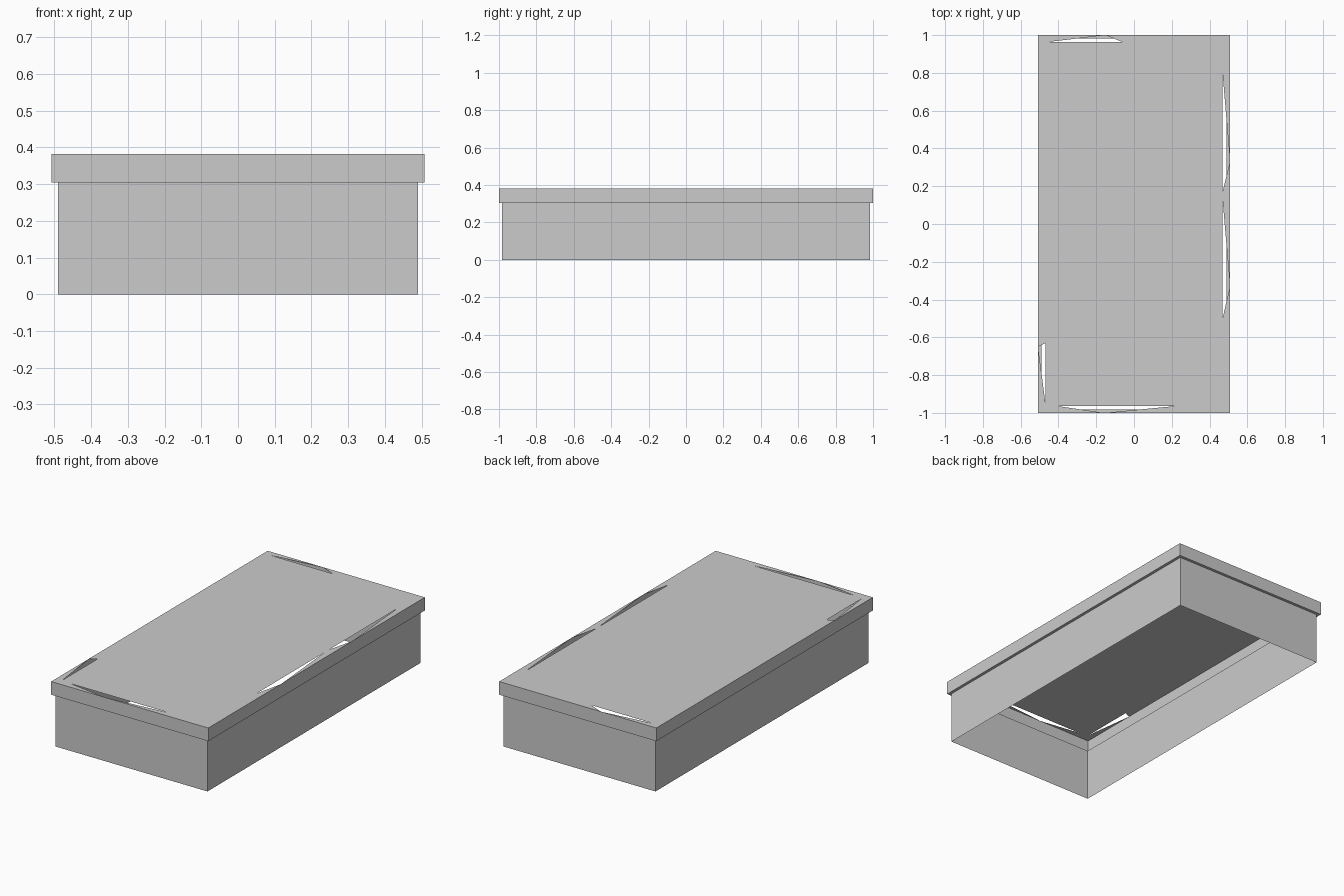
import bpy
import bmesh

if "Cube" in bpy.data.objects:
    bpy.data.objects.remove(bpy.data.objects["Cube"], do_unlink=True)

# Sizes: half widths, half lengths and heights
WALL_X, WALL_Y = 0.491, 0.983
LID_X, LID_Y = 0.508, 1.0
PANEL_X, PANEL_Y = 0.469, 0.963
LID_BOTTOM, TOP = 0.305, 0.382

# Material
grey = bpy.data.materials.new("plain grey")
grey.use_nodes = True
COLOUR = (0.6, 0.6, 0.6, 1.0)
grey.diffuse_color = COLOUR
grey.node_tree.nodes["Principled BSDF"].inputs["Base Color"].default_value = COLOUR


def make_object(name, bm):
    bmesh.ops.remove_doubles(bm, verts=bm.verts, dist=0.0005)
    mesh = bpy.data.meshes.new(name)
    bm.to_mesh(mesh)
    bm.free()
    mesh.materials.append(grey)
    obj = bpy.data.objects.new(name, mesh)
    bpy.context.collection.objects.link(obj)
    return obj


def add_face(bm, points):
    bm.faces.new([bm.verts.new(p) for p in points])


def rectangle(hx, hy, z):
    return [(-hx, -hy, z), (hx, -hy, z), (hx, hy, z), (-hx, hy, z)]


def add_band(bm, lower, upper):
    for i in range(4):
        j = (i + 1) % 4
        add_face(bm, [lower[i], lower[j], upper[j], upper[i]])


# Open-bottomed box walls
bm = bmesh.new()
add_band(bm, rectangle(WALL_X, WALL_Y, 0), rectangle(WALL_X, WALL_Y, LID_BOTTOM))
make_object("box_walls", bm)

# Lid: underside lip and outer rim
bm = bmesh.new()
outer = rectangle(LID_X, LID_Y, LID_BOTTOM)
add_band(bm, rectangle(WALL_X, WALL_Y, LID_BOTTOM), outer)
add_band(bm, outer, rectangle(LID_X, LID_Y, TOP))

# Lid top: border strips broken by triangular gaps (start, apex, end)
# along front, left, back and right sides, going anticlockwise
gaps = [
    [(-0.41, -0.16, 0.23)],
    [(-0.5, -0.33, 0.13), (0.17, 0.33, 0.8)],
    [(-0.06, -0.15, -0.46)],
    [(-0.63, -0.65, -0.95)],
]
inner_ring = rectangle(PANEL_X, PANEL_Y, TOP)
outer_ring = rectangle(LID_X, LID_Y, TOP)
panel = []


def on_side(corner, axis, value):
    point = list(corner)
    point[axis] = value
    return tuple(point)


for side in range(4):
    axis, after = side % 2, (side + 1) % 4
    inside, outside = inner_ring[side], outer_ring[side]
    panel.append(inside)
    for start, apex, end in gaps[side]:
        a = on_side(inner_ring[side], axis, start)
        tip = on_side(outer_ring[side], axis, apex)
        b = on_side(inner_ring[side], axis, end)
        add_face(bm, [outside, tip, a, inside])
        panel += [a, b]
        inside, outside = b, tip
    add_face(bm, [outside, outer_ring[after], inner_ring[after], inside])
add_face(bm, panel)
make_object("lid", bm)
